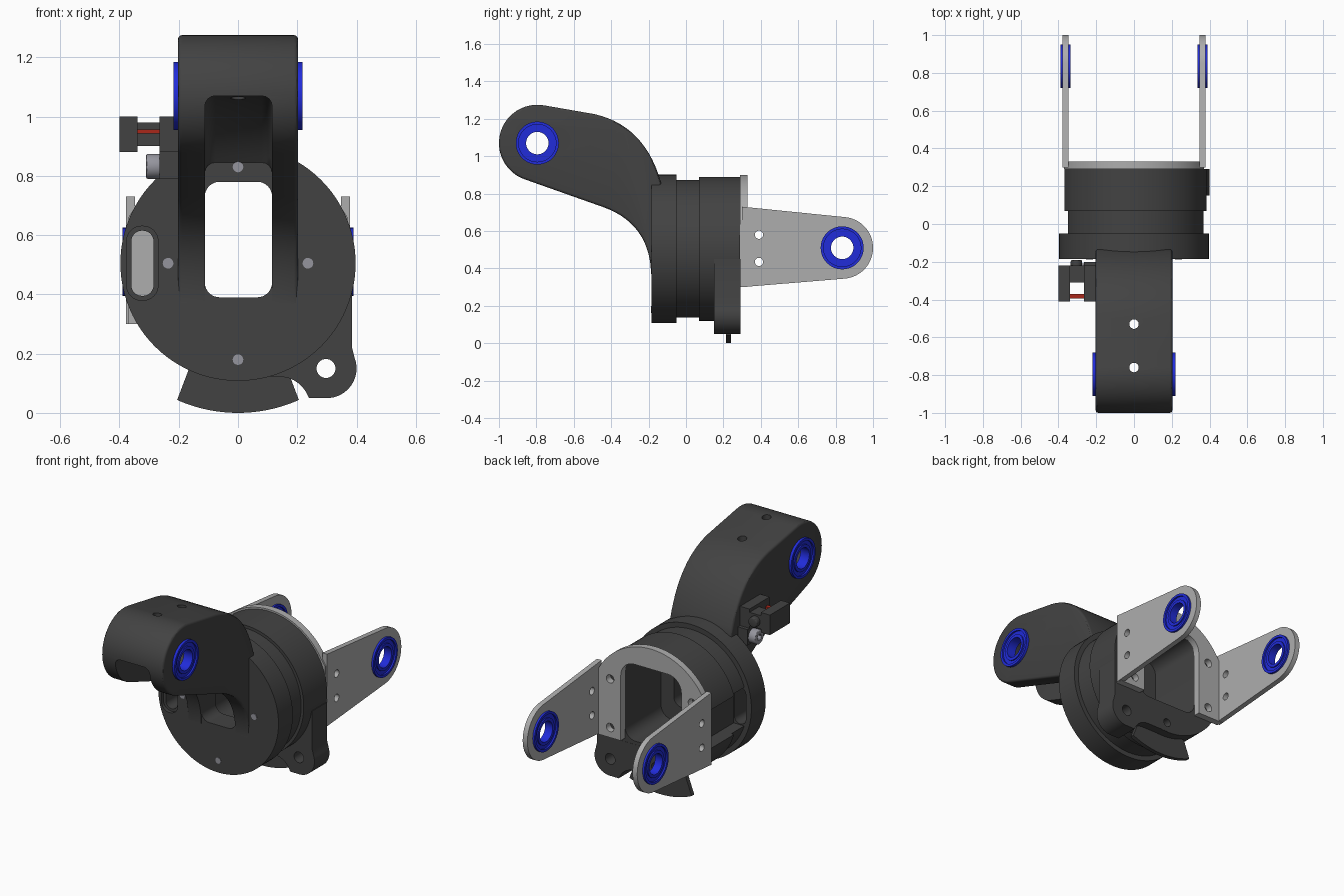
import bpy, bmesh
from math import sin, cos, radians, pi
from mathutils import Vector

if "Cube" in bpy.data.objects:
    bpy.data.objects.remove(bpy.data.objects["Cube"])


def material(name, rgb):
    m = bpy.data.materials.new(name)
    m.diffuse_color = (*rgb, 1)
    m.use_nodes = True
    m.node_tree.nodes["Principled BSDF"].inputs["Base Color"].default_value = m.diffuse_color
    return m


DARK = material("dark_plastic", (0.055, 0.055, 0.055))
STEEL = material("light_metal", (0.42, 0.42, 0.42))
SCREW = material("screw_metal", (0.30, 0.30, 0.34))
BLUE = material("bearing_blue", (0.015, 0.025, 0.7))
RED = material("sensor_red", (0.4, 0.02, 0.01))
cutters = []


def arc(cx, cy, r, a0, a1, n=24):
    return [(cx + r * cos(radians(a0 + (a1 - a0) * i / n)),
             cy + r * sin(radians(a0 + (a1 - a0) * i / n))) for i in range(n + 1)]


def circle(cx, cy, r, n=32):
    return arc(cx, cy, r, 0, 360, n)[:-1]


def curve(p, c, q, n=14):
    p, c, q = Vector(p), Vector(c), Vector(q)
    return [tuple(p * (1 - t) ** 2 + c * 2 * t * (1 - t) + q * t * t)
            for t in [i / n for i in range(n + 1)]]


def rrect(x0, x1, y0, y1, r):
    return (arc(x1 - r, y1 - r, r, 0, 90, 8) + arc(x0 + r, y1 - r, r, 90, 180, 8)
            + arc(x0 + r, y0 + r, r, 180, 270, 8) + arc(x1 - r, y0 + r, r, 270, 360, 8))


def finish(name, bm, mat):
    bmesh.ops.recalc_face_normals(bm, faces=bm.faces)
    me = bpy.data.meshes.new(name)
    bm.to_mesh(me)
    bm.free()
    ob = bpy.data.objects.new(name, me)
    bpy.context.collection.objects.link(ob)
    if mat:
        me.materials.append(mat)
    else:
        ob.hide_render = True
        cutters.append(ob)
    return ob


def prism(name, pts, axis, a, b, mat=None, bevel=0, seg=3):
    """Extrude a 2D outline along an axis from a to b."""
    place = {'X': lambda u, v, w: (w, u, v), 'Y': lambda u, v, w: (u, w, v),
             'Z': lambda u, v, w: (u, v, w)}[axis]
    bm = bmesh.new()
    ends = [[bm.verts.new(place(u, v, w)) for u, v in pts] for w in (a, b)]
    caps = [bm.faces.new(e) for e in ends]
    n = len(pts)
    for i in range(n):
        j = (i + 1) % n
        bm.faces.new((ends[0][i], ends[0][j], ends[1][j], ends[1][i]))
    bmesh.ops.recalc_face_normals(bm, faces=bm.faces)
    if bevel:
        bmesh.ops.bevel(bm, geom=[e for f in caps for e in f.edges], offset=bevel,
                        segments=seg, profile=0.5, affect='EDGES')
    return finish(name, bm, mat)


def box(name, x0, x1, y0, y1, z0, z1, mat):
    return prism(name, [(x0, z0), (x1, z0), (x1, z1), (x0, z1)], 'Y', y0, y1, mat)


def cut(ob, *tools):
    bpy.context.view_layer.objects.active = ob
    for t in tools:
        m = ob.modifiers.new("cut", 'BOOLEAN')
        m.operation, m.solver, m.object = 'DIFFERENCE', 'EXACT', t
        bpy.ops.object.modifier_apply(modifier=m.name)


def bearing(name, x, y, z, h, n=48):
    """Ring turned about x with a groove on each face."""
    half = [(.115, h), (.1, h), (.1, h - .01), (.078, h - .01), (.078, h - .003), (.06, h - .003)]
    prof = half + [(r, -w) for r, w in reversed(half)]
    bm = bmesh.new()
    rings = [[bm.verts.new((x + w, y + r * cos(2 * pi * i / n), z + r * sin(2 * pi * i / n)))
              for r, w in prof] for i in range(n)]
    k = len(prof)
    for i in range(n):
        p, q = rings[i], rings[(i + 1) % n]
        for j in range(k):
            bm.faces.new((p[j], p[(j + 1) % k], q[(j + 1) % k], q[j]))
    return finish(name, bm, BLUE)


ZC = 0.505  # height of the round housing's axis

# Shared cutters
window = prism("cut_window", rrect(-.112, .115, .39, .78, .05), 'Y', -.3, .1)
cavity = prism("cut_cavity", rrect(-.2, .2, .3, .78, .07), 'Y', -.06, .4)
slot = prism("cut_slot", rrect(-.36, -.285, ZC - .11, ZC + .11, .036), 'Y', -.3, .1)
slot_recess = prism("cut_slot_recess", rrect(-.376, -.27, ZC - .125, ZC + .125, .05), 'Y', -.3, -.165)
notch = prism("cut_notch", [(-.5, .39), (-.28, .39), (-.28, .62), (-.5, .62)], 'Y', -.06, .4)
back_hole = prism("cut_back_hole", circle(0, .18, .025), 'Y', .15, .4)

# Round housing: front disc, middle ring, rear ring
disc = prism("front_disc", circle(0, ZC, .397, 96), 'Y', -.185, -.05, DARK)
cut(disc, window, slot_recess, slot)
mid = prism("middle_ring", circle(0, ZC, .368, 96), 'Y', -.052, .072, DARK)
cut(mid, cavity, notch)
rear = prism("rear_ring", circle(0, ZC, .385, 96), 'Y', .07, .29, DARK)
cut(rear, cavity, notch, back_hole)

# Mounting lug and stop fin under the housing
lug = prism("mounting_lug", [(.25, .45), (.385, .45), (.385, .22)] + arc(.3, .15, .1, 20, -90, 16)
            + curve((.24, .05), (.21, .12), (.14, .122), 8) + [(0, .122), (0, .28), (.25, .28)],
            'Y', .15, .291, DARK)
cut(lug, prism("cut_lug", circle(.297, .15, .032), 'Y', 0, .5), back_hole)
prism("stop_fin", arc(0, ZC, .505, 246, 294) + [(.165, .15), (-.165, .15)], 'Y', .215, .24, DARK)

# Curved arm reaching forward
arm = prism("curved_arm", arc(-.795, 1.07, .205, 250, 80, 32)
            + curve((-.49, 1.225), (-.22, 1.165), (-.134, .86))
            + [(-.134, .37), (-.187, .37)]
            + curve((-.187, .385), (-.2, .64), (-.44, .727)), 'X', -.203, .203, DARK, .014)
arm_cavity = prism("cut_arm_cavity", [(-1.2, 1.07), (-.6, 1.07)]
                   + curve((-.58, 1.07), (-.32, 1.04), (-.185, .845))
                   + [(-.08, .845), (-.08, .28), (-1.2, .28)], 'X', -.112, .115, None, .035, 4)
cut(arm, arm_cavity, prism("cut_arm_bore", circle(-.795, 1.07, .09), 'X', -.5, .5),
    *[prism("cut_arm_hole", circle(0, y, .025), 'Z', .95, 1.5) for y in (-.53, -.76)])

# Disc screws
for i, (x, z) in enumerate([(0, .83), (.236, ZC), (-.236, ZC), (0, .18)]):
    prism(f"disc_screw_{i}", circle(x, z, .018, 20), 'Y', -.188, -.12, SCREW)

# Rear bracket: arched plate and two side ears
plate = prism("bracket_plate", [(.37, .3), (.37, .66)] + arc(0, ZC, .395, 30, 150, 48)
              + [(-.37, .66), (-.37, .3), (-.2, .3)]
              + arc(-.11, .69, .09, 180, 90, 10) + arc(.11, .69, .09, 90, 0, 10) + [(.2, .3)],
              'Y', .29, .33, STEEL)
cut(plate, *[prism("cut_plate_hole", circle(x, z, .025), 'Y', .2, .5)
             for x in (-.27, .27) for z in (.36, .65)])
ear_pts = arc(.835, .51, .165, -85, 85, 32) + [(.30, .73), (.30, .30)]
ear_cuts = [prism("cut_ear", circle(y, z, r), 'X', -.5, .5)
            for y, z, r in ((.835, .51, .09), (.39, .58, .022), (.39, .435, .022))]
for side, s in (("left", -1), ("right", 1)):
    ear = prism(f"bracket_ear_{side}", ear_pts, 'X', s * .347, s * .378, STEEL)
    cut(ear, *ear_cuts)
    bearing(f"bracket_bearing_{side}", s * .3625, .835, .51, .0275)
    bearing(f"arm_bearing_{side}", s * .186, -.795, 1.07, .0325)

# Fork sensor on the arm's left side
box("sensor_outer_prong", -.4, -.34, -.41, -.22, .88, 1.0, DARK)
box("sensor_inner_prong", -.265, -.19, -.41, -.22, .88, 1.0, DARK)
box("sensor_bridge", -.345, -.26, -.31, -.221, .9, .98, DARK)
box("sensor_beam", -.345, -.26, -.395, -.37, .943, .957, RED)
prism("sensor_plug", circle(-.305, .94, .03), 'Y', -.23, -.19, DARK, .008)
box("sensor_foot", -.265, -.19, -.3, -.2, .79, .885, DARK)
bolt = prism("sensor_bolt", circle(-.25, .832, .042), 'X', -.31, -.26, SCREW, .005)
cut(bolt, prism("cut_bolt", circle(-.25, .832, .02, 6), 'X', -.33, -.285))

# Clean up cutters and shade
for c in cutters:
    bpy.data.objects.remove(c)
bpy.ops.object.select_all(action='DESELECT')
for ob in bpy.context.scene.objects:
    ob.select_set(True)
    bpy.context.view_layer.objects.active = ob
bpy.ops.object.shade_smooth_by_angle(angle=radians(30))
